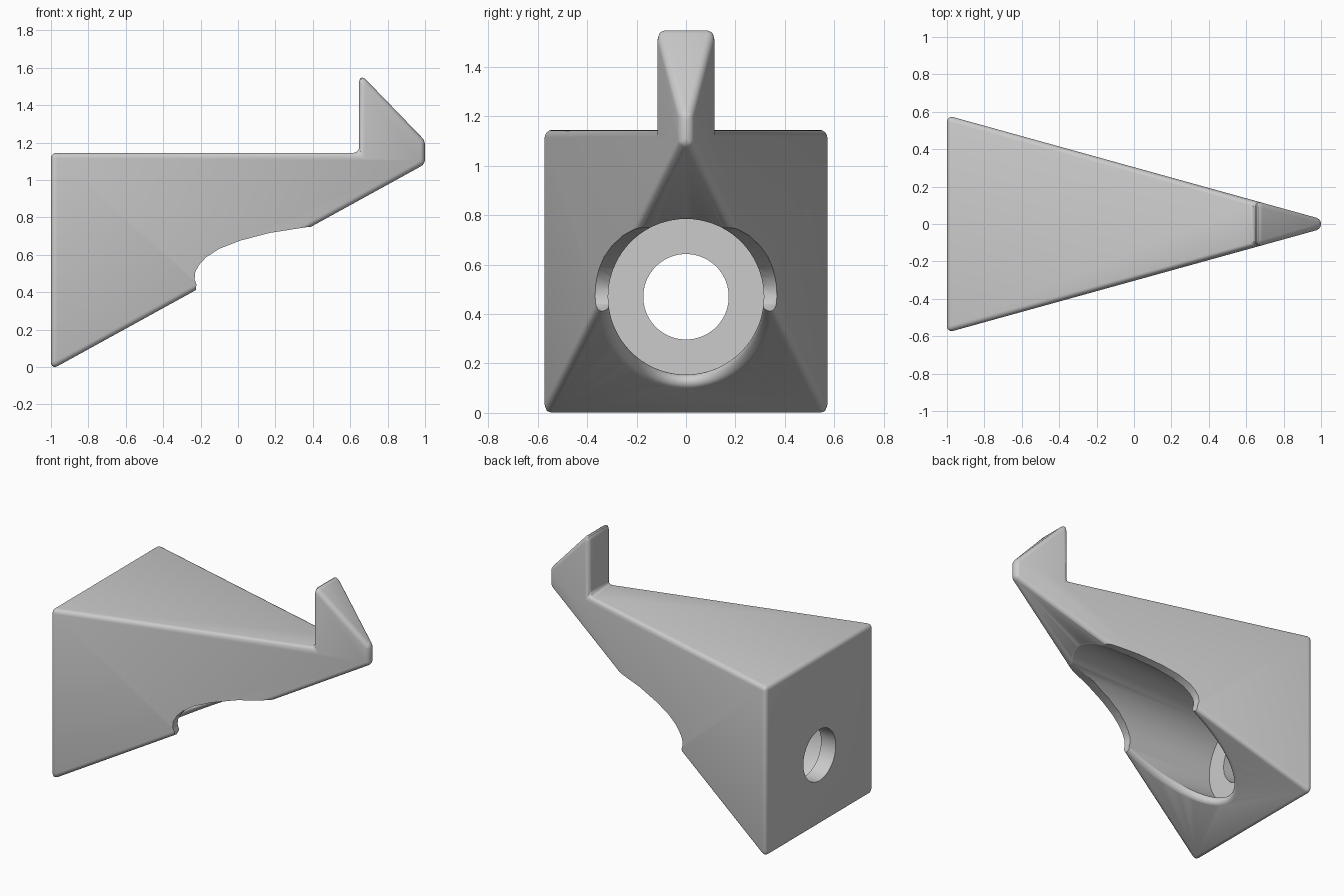
import bpy, bmesh, math

if "Cube" in bpy.data.objects:
    bpy.data.objects.remove(bpy.data.objects["Cube"])

R, CZ, FIL = 0.315, 0.47, 0.03      # bore radius, bore height, fillet radius


def make(name, bm):
    bmesh.ops.recalc_face_normals(bm, faces=bm.faces[:])
    me = bpy.data.meshes.new(name)
    bm.to_mesh(me)
    bm.free()
    ob = bpy.data.objects.new(name, me)
    bpy.context.collection.objects.link(ob)
    return ob


def prism(profile, half):
    """Extrude an xz profile along y; half(x) gives the half width."""
    bm = bmesh.new()
    a = [bm.verts.new((x, -half(x), z)) for x, z in profile]
    b = [bm.verts.new((x, half(x), z)) for x, z in profile]
    bm.faces.new(a)
    bm.faces.new(b[::-1])
    n = len(a)
    for i in range(n):
        j = (i + 1) % n
        bm.faces.new((a[j], a[i], b[i], b[j]))
    return bm


def loft(section, n=72):
    """Closed tube round the bore axis; section(angle) lists (x, radius)."""
    bm = bmesh.new()
    rows = []
    for k in range(n):
        t = 2 * math.pi * k / n
        rows.append([bm.verts.new((x, r * math.cos(t), CZ + r * math.sin(t)))
                     for x, r in section(t)])
    for k in range(n):
        p, q = rows[k], rows[(k + 1) % n]
        for i in range(len(p) - 1):
            bm.faces.new((p[i], q[i], q[i + 1], p[i + 1]))
    bm.faces.new([r[0] for r in rows])
    bm.faces.new([r[-1] for r in rows])
    return bm


def flared_bore(t):
    # round the rim where the bore leaves the sloping underside
    s = math.sin(t)
    xe = (CZ + R * s + 0.015) / 0.55 - 1
    ln = math.hypot(s / 0.55, 1)
    tx, ty = s / 0.55 / ln, 1 / ln
    theta = math.acos(-tx)
    xc = xe - FIL / math.tan(theta / 2)
    a0, a1 = -math.pi / 2, math.atan2(-tx, ty)
    pts = [(-0.89, R)]
    for i in range(9):
        a = a0 + (a1 - a0) * i / 8
        pts.append((xc + FIL * math.cos(a), R + FIL + FIL * math.sin(a)))
    return pts + [(1.3, pts[-1][1])]


# tapered wedge body with upright tab, all edges rounded
outline = [(-1, -0.015), (1, 1.085), (1, 1.21), (0.647, 1.575),
           (0.647, 1.145), (-1, 1.145)]
bm = prism(outline, lambda x: 0.277 * (1.096 - x))
bmesh.ops.recalc_face_normals(bm, faces=bm.faces[:])
bmesh.ops.bevel(bm, geom=bm.edges[:], offset=0.042, offset_type='WIDTH',
                segments=5, profile=0.5, affect='EDGES', clamp_overlap=False)
body = make("wedge_body", bm)

# cutters: main bore, small back hole, trimmed thin side edges
notch = [(-0.227, 0.3), (-0.225, 0.42), (-0.222, 0.44), (-0.232, 0.47),
         (-0.228, 0.51), (-0.205, 0.55), (-0.17, 0.587), (-0.1, 0.632),
         (0.01, 0.675), (0.17, 0.717), (0.37, 0.748), (0.5, 0.75), (0.5, 0.3)]
cutters = [
    make("bore_cutter", loft(flared_bore)),
    make("side_notch_cutter", prism(notch, lambda x: 1)),
    make("back_hole_cutter", loft(lambda t: [(-1.1, 0.173), (-0.8, 0.173)])),
]
bpy.context.view_layer.objects.active = body
body.select_set(True)
for c in cutters:
    c.hide_render = True
    m = body.modifiers.new(c.name, 'BOOLEAN')
    m.operation = 'DIFFERENCE'
    m.solver = 'EXACT'
    m.object = c
    bpy.ops.object.modifier_apply(modifier=m.name)
    bpy.data.objects.remove(c)

bpy.ops.object.shade_smooth_by_angle(angle=math.radians(30))
